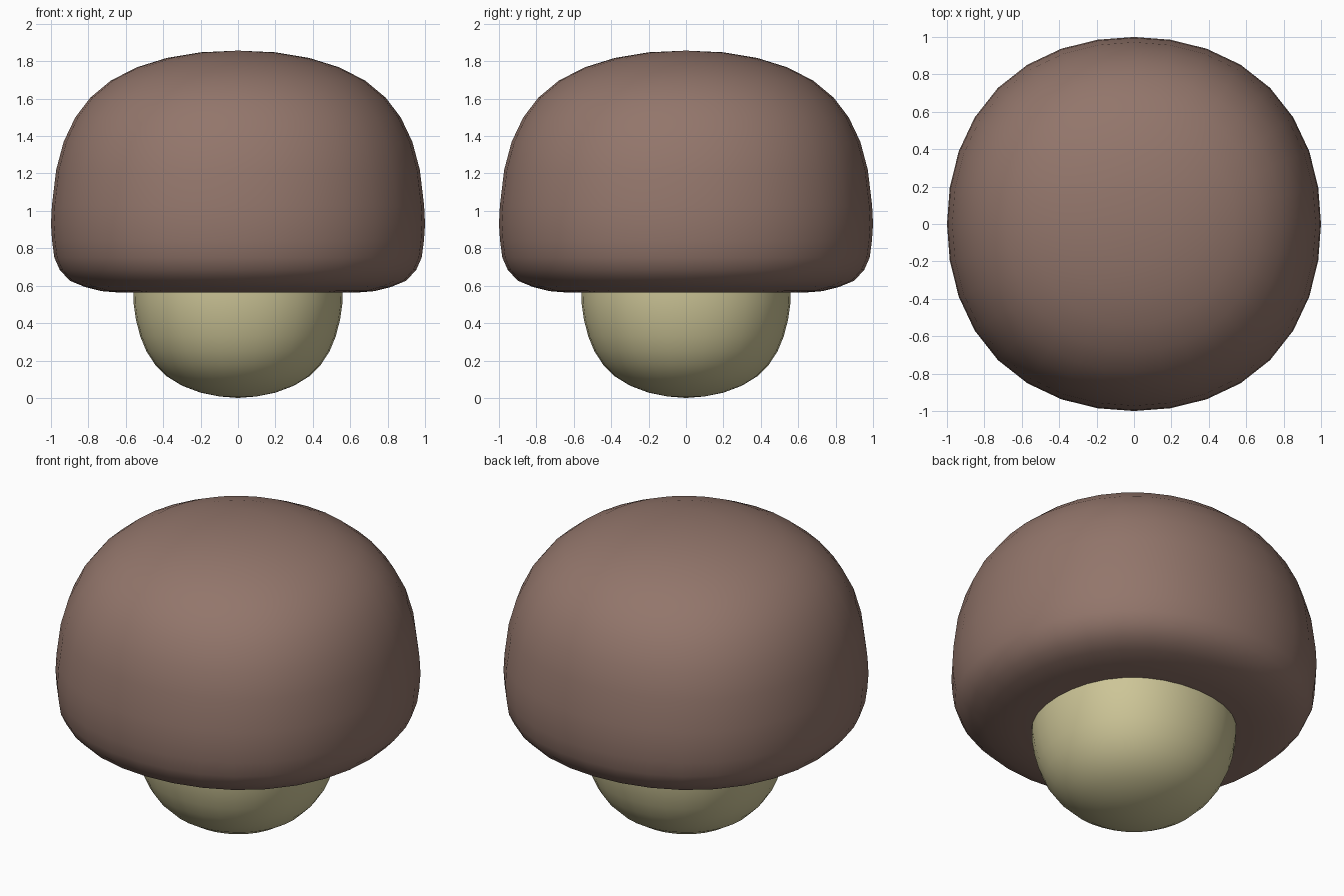
import bpy, bmesh, math

if "Cube" in bpy.data.objects:
    bpy.data.objects.remove(bpy.data.objects["Cube"])

SEGMENTS = 32


def lathe(name, profile, r_max, color):
    """Spin (radius, z) points, slightly squared off towards the widest ring."""
    bm = bmesh.new()
    rings = []
    for r, z in profile:
        if r == 0:
            rings.append([bm.verts.new((0, 0, z))])
            continue
        ring = []
        for i in range(SEGMENTS):
            a = 2 * math.pi * i / SEGMENTS
            k = r * (1 + 0.0145 * (1 - math.cos(4 * a)) * (r / r_max) ** 2)
            ring.append(bm.verts.new((k * math.cos(a), k * math.sin(a), z)))
        rings.append(ring)
    for low, high in zip(rings, rings[1:]):
        for i in range(SEGMENTS):
            j = (i + 1) % SEGMENTS
            if len(low) == 1:
                bm.faces.new((low[0], high[j], high[i]))
            elif len(high) == 1:
                bm.faces.new((low[i], low[j], high[0]))
            else:
                bm.faces.new((low[i], low[j], high[j], high[i]))
    bmesh.ops.recalc_face_normals(bm, faces=bm.faces)
    for f in bm.faces:
        f.smooth = True
    mesh = bpy.data.meshes.new(name)
    bm.to_mesh(mesh)
    bm.free()
    mat = bpy.data.materials.new(name + "_color")
    mat.diffuse_color = (*color, 1)
    mat.use_nodes = True
    mat.node_tree.nodes["Principled BSDF"].inputs["Base Color"].default_value = mat.diffuse_color
    mesh.materials.append(mat)
    obj = bpy.data.objects.new(name, mesh)
    bpy.context.collection.objects.link(obj)
    return obj


# Rounded foot, open where it meets the cap
lathe("stem", [
    (0, 0), (0.10, 0.008), (0.20, 0.028), (0.30, 0.066), (0.38, 0.115),
    (0.443, 0.178), (0.49, 0.25), (0.523, 0.33), (0.546, 0.42),
    (0.559, 0.51), (0.56, 0.568),
], 0.56, (0.61, 0.56, 0.31))

# Domed cap with a tight lower rim and a flat underside
lathe("cap", [
    (0.555, 0.563), (0.64, 0.564), (0.73, 0.571), (0.82, 0.594),
    (0.90, 0.627), (0.953, 0.685), (0.982, 0.75), (0.994, 0.84),
    (1.0, 0.93), (0.995, 1.03), (0.972, 1.22), (0.932, 1.37),
    (0.87, 1.50), (0.79, 1.605), (0.68, 1.697), (0.54, 1.768),
    (0.38, 1.818), (0.20, 1.848), (0, 1.857),
], 1.0, (0.29, 0.18, 0.147))
